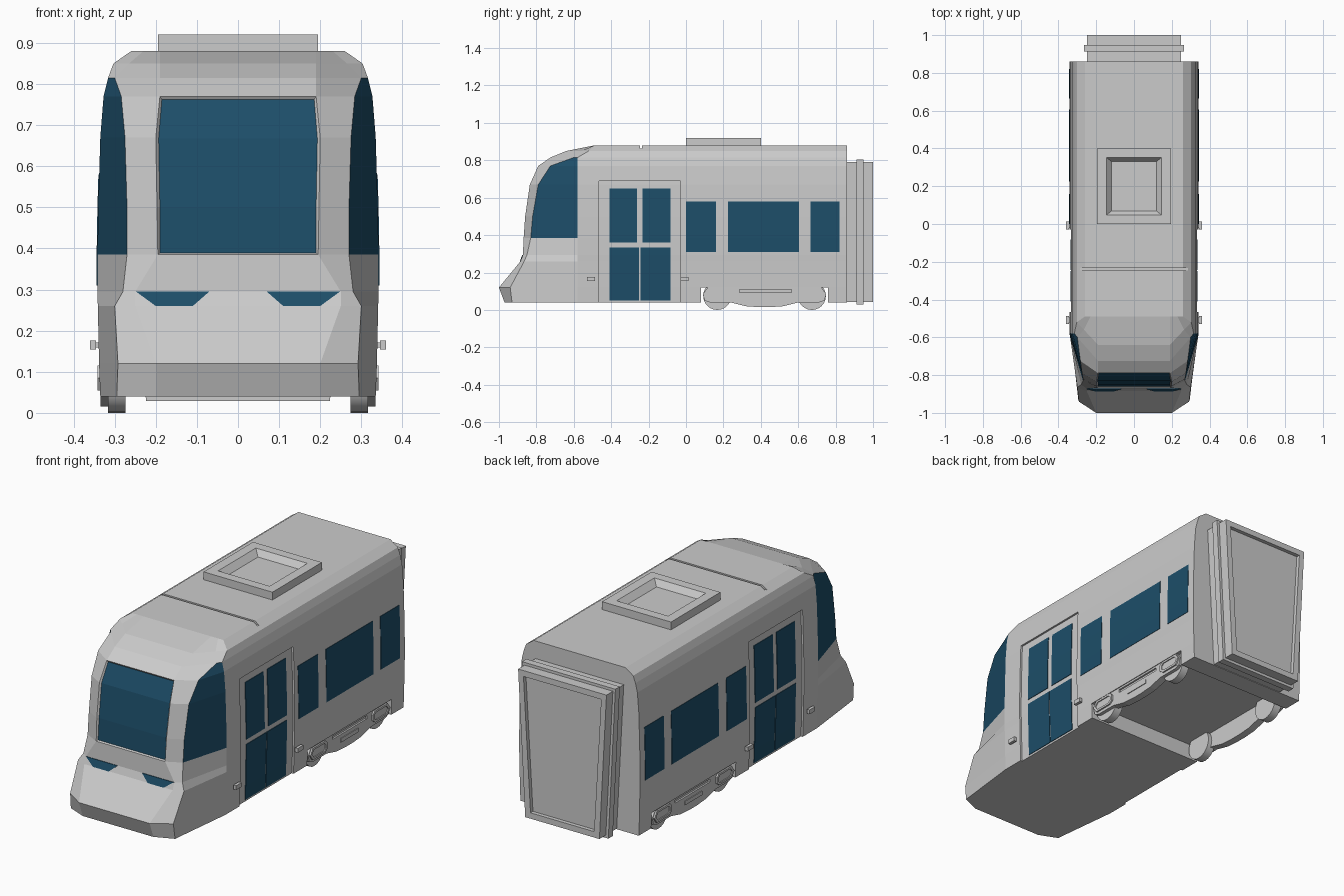
import bpy, bmesh, math
from mathutils import Vector

if "Cube" in bpy.data.objects:
    bpy.data.objects.remove(bpy.data.objects["Cube"])

glass = bpy.data.materials.new("blue_glass")
glass.diffuse_color = (0.012, 0.075, 0.14, 1)
glass.use_nodes = True
glass.node_tree.nodes["Principled BSDF"].inputs["Base Color"].default_value = glass.diffuse_color

# Body levels: z, front point A, corner point B, side point C (each x, y)
LEVELS = [
    (.04,  (.20, -.97),  (.295, -.93),  (.335, -.58)),
    (.12,  (.20, -1.0),  (.292, -.94),  (.338, -.58)),
    (.26,  (.25, -.885), (.300, -.865), (.341, -.58)),
    (.295, (.25, -.872), (.280, -.850), (.342, -.58)),
    (.385, (.195, -.868), (.270, -.830), (.342, -.58)),
    (.50,  (.197, -.86), (.270, -.820), (.340, -.58)),
    (.67,  (.20, -.835), (.275, -.790), (.335, -.58)),
    (.77,  (.19, -.79),  (.284, -.725), (.327, -.58)),
    (.815, (.19, -.725), (.300, -.600), (.316, -.58)),
    (.85,  (.19, -.64),  (.265, -.560), (.303, -.52)),
    (.88,  (.19, -.49),  (.230, -.490), (.260, -.49)),
]
REAR = .86


def loft(name, rings, mat=None):
    """Closed solid through rings of equal point count."""
    bm = bmesh.new()
    vs = [[bm.verts.new(p) for p in r] for r in rings]
    n = len(rings[0])
    for a, b in zip(vs, vs[1:]):
        for i in range(n):
            j = (i + 1) % n
            bm.faces.new((a[i], a[j], b[j], b[i]))
    bm.faces.new(vs[0])
    bm.faces.new(vs[-1])
    bmesh.ops.recalc_face_normals(bm, faces=bm.faces)
    me = bpy.data.meshes.new(name)
    bm.to_mesh(me)
    bm.free()
    ob = bpy.data.objects.new(name, me)
    bpy.context.collection.objects.link(ob)
    if mat:
        me.materials.append(mat)
    return ob


def box(name, x0, x1, y0, y1, z0, z1):
    return loft(name, [[(x0, y0, z), (x1, y0, z), (x1, y1, z), (x0, y1, z)] for z in (z0, z1)])


def side_x(z):
    for (za, _, _, ca), (zb, _, _, cb) in zip(LEVELS, LEVELS[1:]):
        if za <= z <= zb:
            return ca[0] + (cb[0] - ca[0]) * (z - za) / (zb - za)
    return LEVELS[0][3][0]


def side_panel(name, s, y0, y1, z0, z1, inner, outer, mat=None):
    """Slab following the curved side wall; s picks the side."""
    zs = [z0] + [l[0] for l in LEVELS if z0 < l[0] < z1] + [z1]
    rings = []
    for z in zs:
        a, b = s * (side_x(z) + inner), s * (side_x(z) + outer)
        rings.append([(a, y0, z), (b, y0, z), (b, y1, z), (a, y1, z)])
    return loft(name, rings, mat)


def plate(name, x0, x1, profile):
    """Side profile (y, z) extruded across x."""
    return loft(name, [[(x, y, z) for y, z in profile] for x in (x0, x1)])


def cut(ob, cutter):
    cutter.hide_render = True
    m = ob.modifiers.new("cut", 'BOOLEAN')
    m.operation, m.solver, m.object = 'DIFFERENCE', 'EXACT', cutter
    bpy.context.view_layer.objects.active = ob
    bpy.ops.object.modifier_apply(modifier=m.name)
    bpy.data.objects.remove(cutter, do_unlink=True)


# Body shell
rings = []
for z, a, b, c in LEVELS:
    half = [a, b, c, (c[0], REAR)]
    rings.append([(x, y, z) for x, y in half] + [(-x, y, z) for x, y in reversed(half)])
body = loft("body_shell", rings)
body.data.materials.append(None)
body.data.materials.append(glass)

# Windscreen and cab side windows are faces of the shell
bm = bmesh.new()
bm.from_mesh(body.data)
screen = []
for f in bm.faces:
    zs = [v.co.z for v in f.verts]
    xs = [v.co.x for v in f.verts]
    ys = [v.co.y for v in f.verts]
    if min(zs) > .38 and len(f.verts) == 4 and max(zs) > min(zs) + .01:
        if max(zs) < .78 and max(ys) < -.7 and min(xs) < 0 < max(xs):
            f.material_index = 1
            screen.append(f)
        elif max(zs) < .82 and min(abs(x) for x in xs) > .26 and max(ys) < -.55:
            f.material_index = 1
res = bmesh.ops.inset_region(bm, faces=screen, thickness=.007, depth=-.008)
for f in res["faces"]:
    f.material_index = 0
bm.to_mesh(body.data)
bm.free()

# Bogie bay, roof seam and door recesses
cut(body, box("bay_cutter", -.5, .5, .08, .76, -.1, .12))
cut(body, box("seam_cutter", -.5, .5, -.246, -.234, .862, 1))
for s in (1, -1):
    cut(body, side_panel("door_cutter", s, -.465, -.03, .02, .69, -.01, .05))

for s, side in ((1, "right"), (-1, "left")):
    # Door glass
    for y0, y1 in ((-.41, -.262), (-.232, -.082)):
        side_panel(f"door_glass_upper_{side}", s, y0, y1, .36, .65, -.03, -.007, glass)
    for y0, y1 in ((-.41, -.25), (-.244, -.082)):
        side_panel(f"door_glass_lower_{side}", s, y0, y1, .05, .335, -.03, -.007, glass)
    # Saloon windows
    for y0, y1 in ((0, .16), (.225, .605), (.665, .82)):
        side_panel(f"window_{side}", s, y0, y1, .31, .58, -.02, .002, glass)
    # Door sensors: stalk and cap
    for y in (-.508, -.008):
        box(f"sensor_stalk_{side}", s * .33, s * .352, y - .014, y + .014, .159, .171)
        box(f"sensor_cap_{side}", s * .345, s * .36, y - .022, y + .022, .154, .176)
    # Headlight
    loft(f"headlight_{side}", [[(s * x, y + d, z) for x, y, z in
         ((.11, -.885, .26), (.20, -.885, .26), (.248, -.872, .295), (.07, -.872, .295))]
         for d in (-.003, .01)], glass)

    # Bogie fairing, symmetric about y = .42
    h = [(.30, .125), (.33, .085), (.32, .05), (.29, .04), (.18, .04), (.10, .02), (.03, .015)]
    prof = [(.42 - y, z) for y, z in h] + [(.42 + y, z) for y, z in reversed(h)]
    plate(f"bogie_fairing_{side}", s * .295, s * .334, prof)
    cut(bpy.data.objects[f"bogie_fairing_{side}"],
        box("slot_cutter", s * .325, s * .4, .285, .565, .094, .11))
    box(f"fairing_rib_{side}", s * .33, s * .338, .35, .49, .055, .075)
    for k, yc in enumerate((.167, .673)):
        # Axle box with sunken centre
        oct_ = [(-.07, .085), (-.05, .055), (.05, .055), (.07, .07), (.07, .1),
                (.055, .115), (-.05, .115)]
        m = 1 if k == 0 else -1
        ab = plate(f"axle_box_{side}", s * .32, s * .342, [(yc + m * y, z) for y, z in oct_])
        cut(ab, plate("axle_cutter", s * .337, s * .36,
                      [(yc + m * y * .8, .085 + (z - .085) * .65) for y, z in oct_]))
        # Wheel
        bpy.ops.mesh.primitive_cylinder_add(vertices=24, radius=.075, depth=.042,
                                            location=(s * .295, yc, .075),
                                            rotation=(0, math.pi / 2, 0))
        bpy.context.object.name = f"wheel_{side}"
        bpy.ops.object.shade_smooth_by_angle()

# Roof hatch with tapered well
hatch = box("roof_hatch", -.195, .195, 0, .40, .87, .92)
cut(hatch, loft("well_cutter", [[(-x, .2 - y, z), (x, .2 - y, z), (x, .2 + y, z), (-x, .2 + y, z)]
                                for x, y, z in ((.118, .13, .89), (.155, .16, .93))]))


# Rear gangway: tapered core, flange and sunken end panel
def gangway(name, y0, y1, grow):
    p = [(-.21 - grow, .043 - grow), (.21 + grow, .043 - grow),
         (.25 + grow, .79 + grow), (-.25 - grow, .79 + grow)]
    return loft(name, [[(x, y, z) for x, z in p] for y in (y0, y1)])


core = gangway("gangway_core", .85, 1.0, 0)
cut(core, gangway("panel_cutter", .98, 1.1, -.03))
gangway("gangway_flange", .912, .948, .014)
